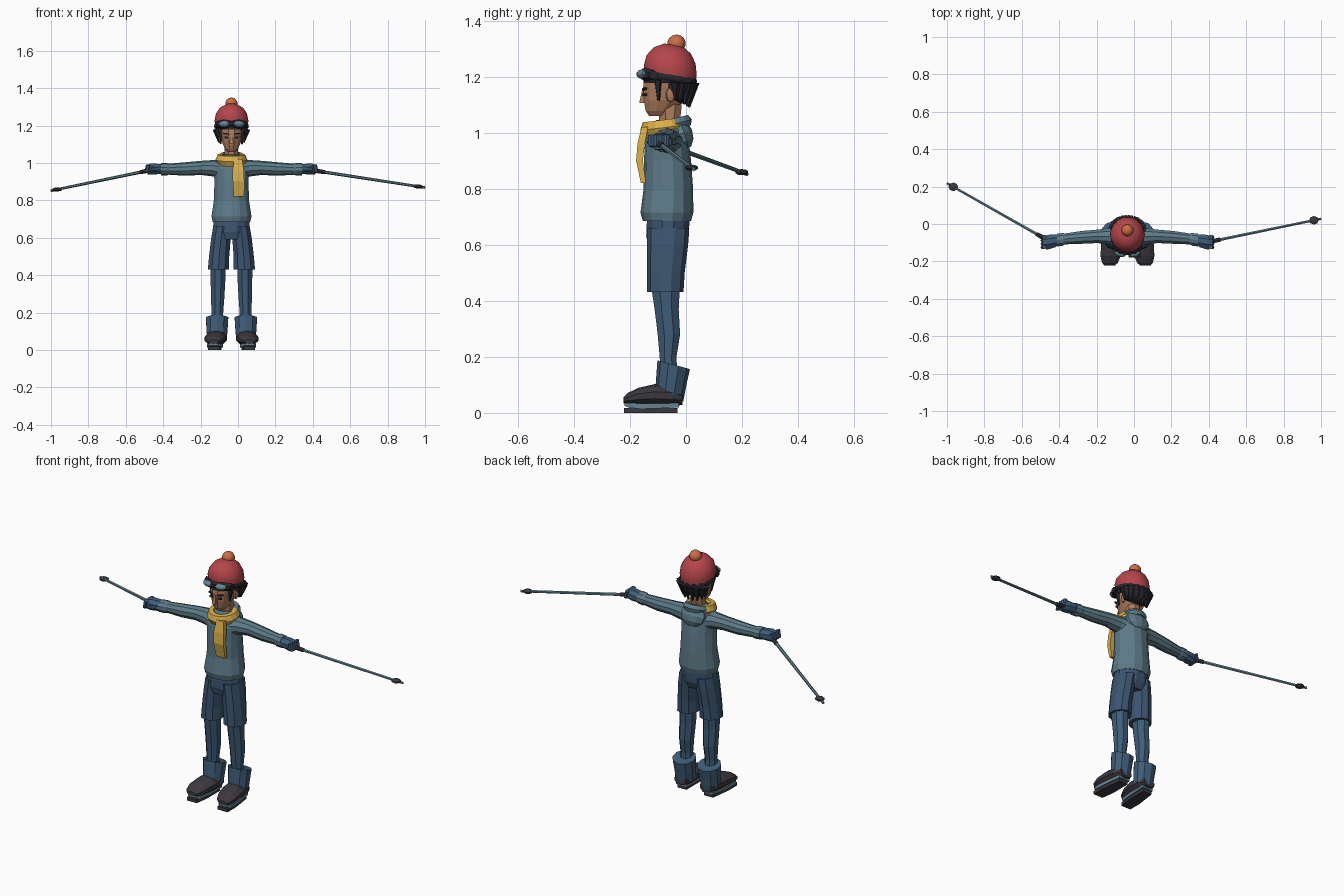
import bpy, bmesh, math
from mathutils import Vector, Matrix, Euler

cube = bpy.data.objects.get("Cube")
if cube:
    bpy.data.objects.remove(cube, do_unlink=True)

BODY_X = -0.035  # the body stands a little off centre between the poles


def material(name, r, g, b):
    m = bpy.data.materials.new(name)
    m.use_nodes = True
    m.diffuse_color = (r, g, b, 1)
    m.node_tree.nodes["Principled BSDF"].inputs["Base Color"].default_value = (r, g, b, 1)
    return m


SWEATER = material("sweater teal grey", .11, .2, .25)
TROUSER = material("trouser navy", .045, .09, .16)
BOOT = material("boot and glove blue", .05, .11, .19)
SKIN = material("skin tan", .42, .2, .11)
HAT = material("hat red", .46, .06, .07)
POMPOM = material("pompom orange", .6, .16, .06)
SCARF = material("scarf yellow", .7, .43, .07)
HAIR = material("hair black", .02, .02, .028)
RUBBER = material("rubber charcoal", .045, .04, .05)
METAL = material("pole steel blue", .13, .24, .3)


def finish(bm, name, mat, smooth=False, shift=BODY_X):
    bmesh.ops.translate(bm, verts=bm.verts, vec=(shift, 0, 0))
    bmesh.ops.recalc_face_normals(bm, faces=bm.faces)
    mesh = bpy.data.meshes.new(name)
    bm.to_mesh(mesh)
    bm.free()
    mesh.materials.append(mat)
    obj = bpy.data.objects.new(name, mesh)
    bpy.context.collection.objects.link(obj)
    if smooth:
        bpy.ops.object.select_all(action="DESELECT")
        obj.select_set(True)
        bpy.context.view_layer.objects.active = obj
        bpy.ops.object.shade_smooth_by_angle(angle=math.radians(40))
    return obj


def loft(name, mat, sections, n=12, axis="z", side=1, tilt=0, smooth=False):
    """Skin rings given as (x, y, z, half width, half depth) across an axis."""
    bm = bmesh.new()
    rings = []
    grow = 1 / math.cos(math.pi / n)
    for x, y, z, a, b in sections:
        ring = []
        for i in range(n):
            t = (2 * i + 1) * math.pi / n
            u, v = a * grow * math.cos(t), b * grow * math.sin(t)
            offset = {"z": (u, v, tilt * v), "x": (0, u, v), "y": (u, 0, v)}[axis]
            ring.append(bm.verts.new(Vector((x * side, y, z)) + Vector(offset)))
        rings.append(ring)
    for low, high in zip(rings, rings[1:]):
        for i in range(n):
            j = (i + 1) % n
            bm.faces.new((low[i], low[j], high[j], high[i]))
    bm.faces.new(rings[0])
    bm.faces.new(rings[-1])
    return finish(bm, name, mat, smooth)


def blob(name, mat, loc, size, rot=(0, 0, 0), seg=10, smooth=False, shift=BODY_X):
    bm = bmesh.new()
    bmesh.ops.create_uvsphere(bm, u_segments=seg, v_segments=seg // 2 + 1, radius=1)
    bm.transform(Matrix.LocRotScale(Vector(loc), Euler(rot), Vector(size)))
    return finish(bm, name, mat, smooth, shift)


def box(name, mat, loc, size, rot=(0, 0, 0)):
    bm = bmesh.new()
    bmesh.ops.create_cube(bm, size=1)
    bm.transform(Matrix.LocRotScale(Vector(loc), Euler(rot), Vector(size)))
    return finish(bm, name, mat)


def rod(name, mat, start, end, r1, r2, seg=8, shift=BODY_X):
    start, end = Vector(start), Vector(end)
    line = end - start
    bm = bmesh.new()
    bmesh.ops.create_cone(bm, cap_ends=True, segments=seg, radius1=r1, radius2=r2, depth=line.length)
    turn = line.to_track_quat("Z", "Y")
    bm.transform(Matrix.LocRotScale((start + end) / 2, turn, Vector((1, 1, 1))))
    return finish(bm, name, mat, False, shift)


def ring(name, mat, loc, radii, tube, rot=(0, 0, 0), around=16, across=6):
    """Oval ring whose tube has separate thickness and height."""
    bm = bmesh.new()
    place = Matrix.LocRotScale(Vector(loc), Euler(rot), Vector((1, 1, 1)))
    loops = []
    for i in range(around):
        t = 2 * math.pi * i / around
        loop = []
        for j in range(across):
            p = 2 * math.pi * j / across
            out, up = tube[0] * math.cos(p), tube[1] * math.sin(p)
            point = Vector(((radii[0] + out) * math.cos(t), (radii[1] + out) * math.sin(t), up))
            loop.append(bm.verts.new(place @ point))
        loops.append(loop)
    for i in range(around):
        a, b = loops[i], loops[(i + 1) % around]
        for j in range(across):
            k = (j + 1) % across
            bm.faces.new((a[j], a[k], b[k], b[j]))
    return finish(bm, name, mat)


# Sweater, hood and trouser seat
loft("sweater_body", SWEATER, [
    (0, -.068, .685, .1, .084), (0, -.068, .715, .107, .092), (0, -.063, .8, .094, .086),
    (0, -.066, .9, .091, .082), (0, -.068, .97, .095, .076), (0, -.066, 1.01, .08, .064),
    (0, -.06, 1.045, .045, .045)], n=14)
blob("hood", SWEATER, (0, -.018, .995), (.075, .042, .06), (.35, 0, 0))
ring("hood_collar", SWEATER, (0, -.045, 1.03), (.052, .05), (.018, .022), (.25, 0, 0))
loft("trouser_seat", TROUSER, [
    (0, -.07, .59, .085, .062), (0, -.066, .63, .1, .076), (0, -.063, .7, .095, .076)])

# Scarf
ring("scarf_wrap", SCARF, (0, -.078, 1.018), (.061, .062), (.024, .032), (.12, 0, 0))
loft("scarf_tail", SCARF, [
    (.036, -.147, 1.02, .022, .012), (.036, -.16, .96, .03, .013), (.038, -.166, .9, .031, .012),
    (.04, -.152, .82, .028, .009)], n=4)

# Head
loft("neck", SKIN, [(0, -.06, 1.02, .036, .036), (0, -.055, 1.1, .036, .04)], n=8)
loft("head", SKIN, [
    (0, -.1, 1.06, .022, .032), (0, -.094, 1.078, .036, .05), (0, -.077, 1.115, .052, .073),
    (0, -.07, 1.16, .059, .083), (0, -.06, 1.23, .066, .085)])
loft("nose", SKIN, [(0, -.155, 1.105, .011, .012), (0, -.15, 1.15, .005, .007)], n=4)
box("mouth", HAIR, (0, -.141, 1.088), (.022, .009, .003))

# Hair
blob("hair_back", HAIR, (0, -.022, 1.168), (.085, .06, .066), (-.25, 0, 0), seg=14)
loft("hair_fringe", HAIR, [(0, -.065, 1.178, .069, .087), (0, -.06, 1.215, .08, .088)])
for i in range(9):
    a = math.radians(22.5 * i - 10)
    x, y = math.cos(a), math.sin(a)
    drop = 1.115 - .025 * max(y, 0)
    rod("hair_lock", HAIR, (.078 * x, .05 * y - .022, 1.18), (.068 * x, .042 * y - .03, drop),
        .024, .004, seg=5)

# Knitted hat with pompom
loft("hat", HAT, [
    (0, -.056, 1.192, .086, .09), (0, -.056, 1.225, .09, .094), (0, -.053, 1.262, .083, .087),
    (0, -.048, 1.293, .062, .066), (0, -.043, 1.312, .03, .034)], n=16, tilt=-.18, smooth=True)
blob("pompom", POMPOM, (0, -.034, 1.318), (.033, .033, .032), seg=12, smooth=True)

# Goggles resting on the hat brim
ring("goggle_strap", HAIR, (0, -.057, 1.197), (.088, .092), (.005, .012), (-.16, 0, 0))
loft("goggle_frame", HAIR, [
    (-.08, -.115, 1.206, .015, .014), (-.042, -.148, 1.208, .018, .021), (0, -.155, 1.21, .012, .013),
    (.042, -.148, 1.208, .018, .021), (.08, -.115, 1.206, .015, .014)], n=6, axis="x")

for s, word in ((1, "left"), (-1, "right")):
    # Face details
    blob(word + "_goggle_lens", METAL, (.04 * s, -.158, 1.209), (.032, .018, .016), (.2, 0, .3 * s))
    box(word + "_eye", HAIR, (.026 * s, -.147, 1.136), (.022, .009, .009), (0, 0, .3 * s))
    box(word + "_eyebrow", HAIR, (.028 * s, -.148, 1.156), (.032, .009, .007), (0, -.15 * s, .3 * s))
    blob(word + "_ear", SKIN, (.061 * s, -.055, 1.135), (.01, .018, .026), seg=8)
    rod(word + "_sideburn", HAIR, (.062 * s, -.1, 1.19), (.053 * s, -.098, 1.115), .015, .005, seg=5)

    # Sleeve with a flared cuff
    loft(word + "_sleeve", SWEATER, [
        (.05, -.068, .962, .058, .05), (.095, -.066, .972, .044, .042), (.16, -.066, .974, .036, .036),
        (.25, -.072, .968, .034, .034), (.335, -.08, .967, .029, .028), (.345, -.082, .967, .034, .032),
        (.378, -.086, .967, .034, .031)], n=10, axis="x", side=s)

    # Mitten: palm, curled fingers and thumb
    loft(word + "_glove", BOOT, [
        (.36, -.085, .967, .026, .024), (.385, -.088, .968, .033, .027), (.425, -.094, .968, .036, .03),
        (.45, -.097, .966, .03, .026)], n=8, axis="x", side=s)
    for k in range(4):
        y = -.124 + .018 * k
        rod(word + "_finger", BOOT, (.445 * s, y, .99), (.455 * s, y, .95), .0125, .01, seg=6)
    rod(word + "_thumb", BOOT, (.39 * s, -.112, .972), (.435 * s, -.13, .965), .015, .01, seg=6)

    # Knee-length trouser leg and stocking
    loft(word + "_trouser_leg", TROUSER, [
        (.048, -.064, .66, .05, .072), (.056, -.066, .6, .052, .07), (.066, -.072, .5, .054, .064),
        (.069, -.074, .432, .057, .062)], n=10, side=s)
    loft(word + "_lower_leg", BOOT, [
        (.072, -.073, .45, .04, .051), (.072, -.069, .37, .039, .043), (.074, -.061, .28, .036, .04),
        (.075, -.064, .2, .031, .03), (.076, -.06, .12, .031, .03)], n=8, side=s)

    # Boot: cuff, shoe, sole and runner
    loft(word + "_boot_cuff", BOOT, [
        (.078, -.06, .055, .052, .048), (.077, -.053, .11, .056, .051), (.077, -.044, .172, .06, .055)],
        n=10, side=s, tilt=-.27)
    loft(word + "_shoe", RUBBER, [
        (.078, -.012, .052, .036, .022), (.08, -.05, .06, .052, .036), (.083, -.11, .063, .058, .038),
        (.09, -.17, .058, .054, .03), (.094, -.208, .05, .042, .02), (.096, -.223, .045, .026, .01)],
        n=10, axis="y", side=s)
    loft(word + "_sole", METAL, [
        (.08, -.025, .027, .034, .008), (.088, -.13, .024, .042, .009), (.094, -.2, .026, .038, .009),
        (.096, -.22, .03, .024, .005)], n=4, axis="y", side=s)
    loft(word + "_runner", RUBBER, [
        (.082, -.03, .009, .028, .009), (.09, -.15, .009, .036, .009), (.095, -.222, .009, .03, .009)],
        n=4, axis="y", side=s)

# Ski poles: shaft, grip and basket
for word, grip, tip in (("left", (.36, -.104, .967), (1, .028, .869)),
                        ("right", (-.43, -.105, .97), (-1, .218, .852))):
    grip, tip = Vector(grip), Vector(tip)
    rod(word + "_pole_shaft", METAL, grip, tip, .009, .007, seg=6, shift=0)
    rod(word + "_pole_grip", RUBBER, grip, grip.lerp(tip, .16), .013, .011, shift=0)
    blob(word + "_pole_basket", RUBBER, grip.lerp(tip, .94), (.027, .024, .011), seg=8, shift=0)
    rod(word + "_pole_tip", RUBBER, grip.lerp(tip, .94), tip, .009, .006, seg=6, shift=0)
